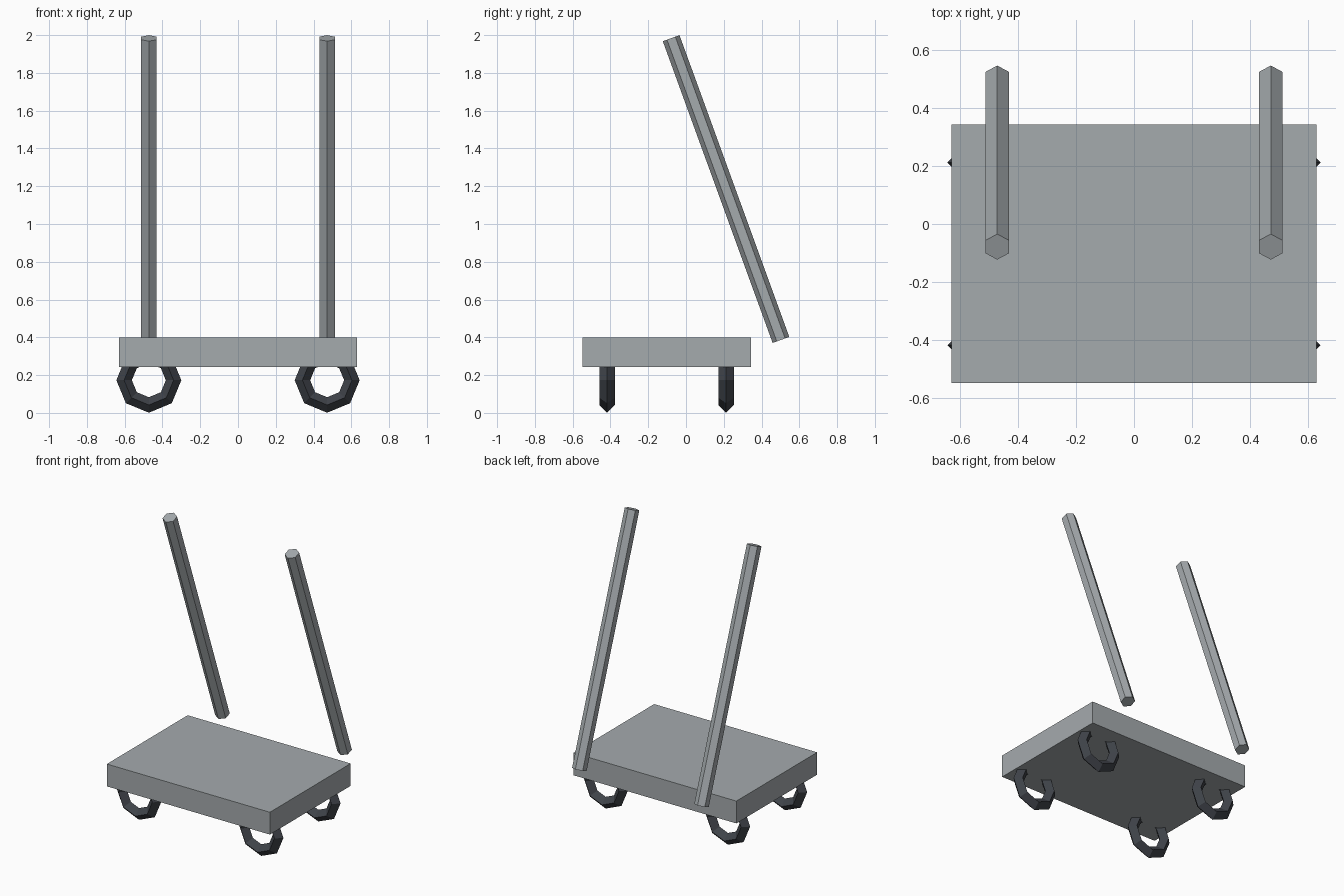
import bpy
from math import radians, pi

if "Cube" in bpy.data.objects:
    bpy.data.objects.remove(bpy.data.objects["Cube"])


def material(name, color):
    mat = bpy.data.materials.new(name)
    mat.diffuse_color = (*color, 1)
    mat.use_nodes = True
    mat.node_tree.nodes["Principled BSDF"].inputs["Base Color"].default_value = mat.diffuse_color
    return mat


def finish(name, mat):
    obj = bpy.context.object
    obj.name = name
    obj.data.materials.append(mat)
    return obj


steel = material("grey_steel", (0.375, 0.405, 0.42))
rubber = material("dark_rubber", (0.05, 0.056, 0.067))

# Flat platform
bpy.ops.mesh.primitive_cube_add(size=1, location=(0, -0.102, 0.32))
finish("platform", steel).scale = (1.26, 0.892, 0.156)

for side, sx in (("left", -0.472), ("right", 0.472)):
    # Ring wheels, upper part sunk into the platform
    for end, y in (("front", -0.418), ("back", 0.212)):
        bpy.ops.mesh.primitive_torus_add(
            major_segments=8, minor_segments=4,
            major_radius=0.131, minor_radius=0.041,
            location=(sx, y, 0.173), rotation=(pi / 2, 0, 0))
        finish(f"{end}_{side}_wheel", rubber)

    # Six-sided handle pole leaning forward over the platform
    bpy.ops.mesh.primitive_cylinder_add(
        vertices=6, radius=0.047, depth=1.70,
        location=(sx, 0.212, 1.185), rotation=(radians(20), 0, 0))
    finish(f"{side}_handle_pole", steel)
